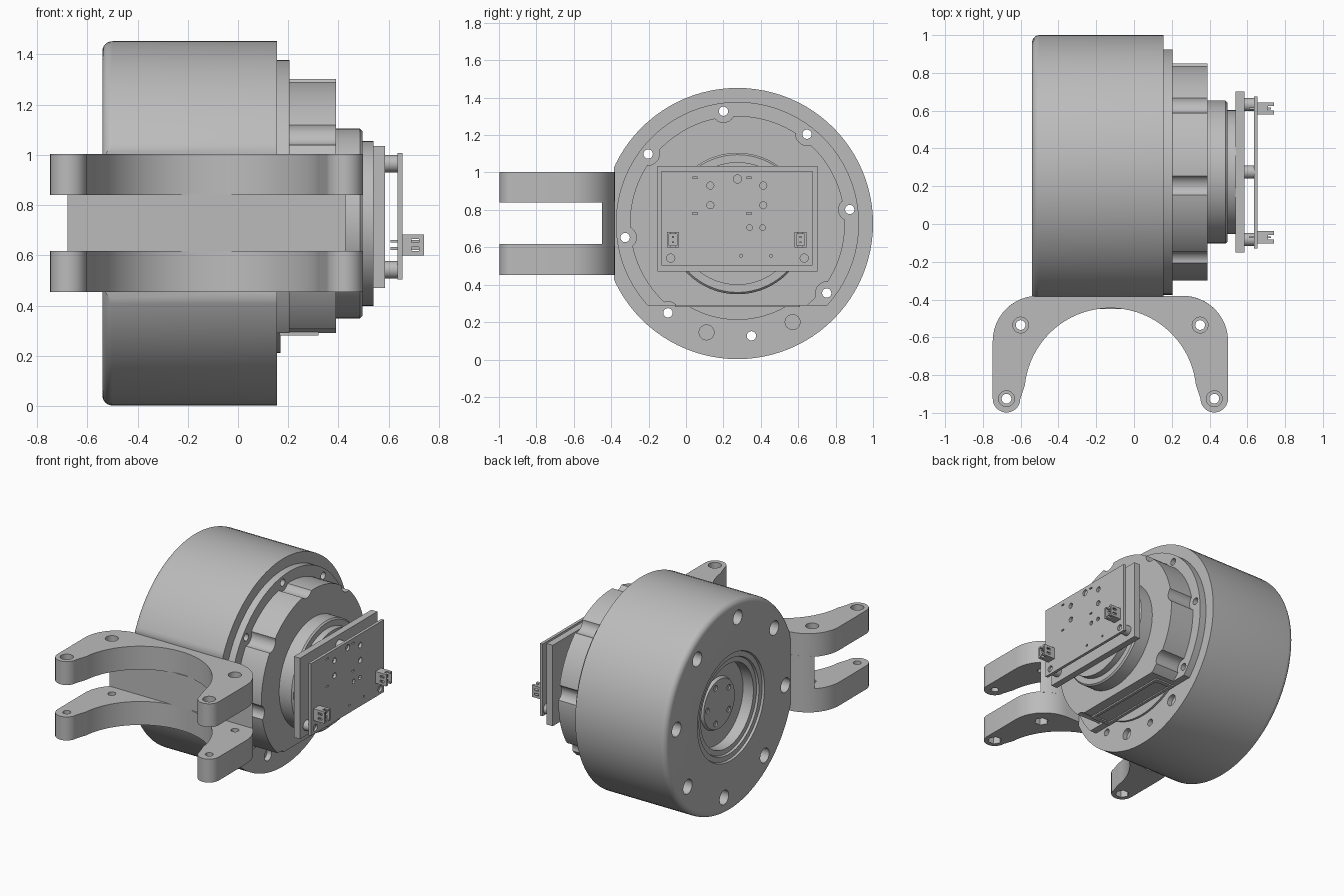
import bpy, bmesh
from math import sin, cos, pi, radians
from mathutils import Vector

old = bpy.data.objects.get("Cube")
if old:
    bpy.data.objects.remove(old, do_unlink=True)

grey = bpy.data.materials.new("machined grey")
grey.use_nodes = True
COLOUR = (0.5, 0.5, 0.5, 1)
grey.diffuse_color = COLOUR
grey.node_tree.nodes["Principled BSDF"].inputs["Base Color"].default_value = COLOUR

CY, CZ = 0.275, 0.727      # drum axis
MID = -0.125               # bracket centre line
BOLT_R = 0.605


def arc(a, b, r, start, end, n):
    return [(a + r * cos(radians(start + (end - start) * i / n)),
             b + r * sin(radians(start + (end - start) * i / n))) for i in range(n + 1)]


def circle(a, b, r, n=24):
    return arc(a, b, r, 0, 360, n)[:-1]


def rect(a0, a1, b0, b1):
    return [(a0, b0), (a1, b0), (a1, b1), (a0, b1)]


def finish(name, bm):
    bmesh.ops.recalc_face_normals(bm, faces=bm.faces)
    mesh = bpy.data.meshes.new(name)
    bm.to_mesh(mesh)
    bm.free()
    mesh.materials.append(grey)
    obj = bpy.data.objects.new(name, mesh)
    bpy.context.collection.objects.link(obj)
    smooth(mesh)
    return obj


def smooth(mesh):
    mesh.shade_smooth()
    mesh.set_sharp_from_angle(angle=radians(30))


def prisms(name, axis, lo, hi, outlines):
    """Extrude outlines along x (points are y, z) or z (points are x, y)."""
    bm = bmesh.new()
    for pts in outlines:
        verts = [bm.verts.new((lo, a, b) if axis == "x" else (a, b, lo)) for a, b in pts]
        face = bm.faces.new(verts)
        ext = bmesh.ops.extrude_face_region(bm, geom=[face], use_keep_orig=True)
        move = Vector((hi - lo, 0, 0)) if axis == "x" else Vector((0, 0, hi - lo))
        bmesh.ops.translate(bm, vec=move,
                            verts=[v for v in ext["geom"] if isinstance(v, bmesh.types.BMVert)])
    return finish(name, bm)


def lathe(name, profile, steps=96):
    """Revolve (x, radius) points about the drum axis."""
    bm = bmesh.new()
    verts = [bm.verts.new((x, CY, CZ + r)) for x, r in profile]
    edges = [bm.edges.new(pair) for pair in zip(verts, verts[1:])]
    bmesh.ops.spin(bm, geom=verts + edges, cent=(0, CY, CZ), axis=(1, 0, 0),
                   angle=2 * pi, steps=steps)
    bmesh.ops.remove_doubles(bm, verts=bm.verts, dist=1e-4)
    return finish(name, bm)


def cut(obj, axis, lo, hi, outlines):
    cutter = prisms("cutter", axis, lo, hi, outlines)
    cutter.hide_render = True
    mod = obj.modifiers.new("cut", "BOOLEAN")
    mod.operation, mod.solver, mod.object = "DIFFERENCE", "EXACT", cutter
    graph = bpy.context.evaluated_depsgraph_get()
    mesh = bpy.data.meshes.new_from_object(obj.evaluated_get(graph))
    obj.modifiers.clear()
    obj.data = mesh
    bpy.data.objects.remove(cutter, do_unlink=True)
    smooth(mesh)


bolts = [(CY + BOLT_R * cos(radians(7.1 + 45 * k)), CZ + BOLT_R * sin(radians(7.1 + 45 * k)))
         for k in range(8)]
bolt_holes = [circle(y, z, 0.025, 16) for y, z in bolts]
below = rect(-1, 2, -1, 0.29)

# Drum housing with rounded rear edge, stepped rear bore and hub
rear_edge = arc(-0.5, 0.685, 0.04, 180, 90, 6)
housing = lathe("drum_housing", [
    (-0.45, 0), (-0.45, 0.17), (-0.43, 0.18), (-0.43, 0.29), (-0.51, 0.29), (-0.51, 0.325),
    (-0.525, 0.33), (-0.525, 0.365), (-0.54, 0.37)] + rear_edge + [(0.155, 0.725), (0.155, 0)])
cut(housing, "x", -0.6, 0.3, bolt_holes)
cut(housing, "x", -0.6, -0.46, [circle(y, z, 0.05) for y, z in bolts])
cut(housing, "x", -0.47, -0.44, [circle(CY + 0.13 * cos(k * 2 * pi / 5),
                                       CZ + 0.13 * sin(k * 2 * pi / 5), 0.02, 12) for k in range(5)])
cut(housing, "x", 0.12, 0.3, [circle(0.11, 0.145, 0.04), circle(0.57, 0.2, 0.04)])
cut(housing, "x", -1, 1, [rect(-1, -0.385, 0, 2)])

# Bolted flange and scalloped cover, both cut flat below
flange = lathe("bolt_flange", [(0.14, 0), (0.14, 0.65), (0.205, 0.65), (0.205, 0)])
cut(flange, "x", 0.1, 0.3, bolt_holes)
cut(flange, "x", 0.1, 0.3, [below])
lathe("flange_step", [(0.15, 0), (0.15, 0.515), (0.17, 0.515), (0.17, 0)])
cover = lathe("scalloped_cover", [(0.19, 0), (0.19, 0.575), (0.39, 0.575), (0.39, 0)])
cut(cover, "x", 0.1, 0.5, [circle(y, z, 0.06) for y, z in bolts])
cut(cover, "x", 0.1, 0.5, [below])

# Rectangular frame under the cover
frame = prisms("lower_frame", "z", 0.28, 0.295, [rect(0.165, 0.32, -0.06, 0.61)])
cut(frame, "z", 0.2, 0.289, [rect(0.19, 0.3, -0.03, 0.58)])

# Front hub rings
lathe("hub_ring", [(0.38, 0), (0.38, 0.378), (0.485, 0.378), (0.495, 0.368), (0.495, 0)])
lathe("hub_step", [(0.49, 0), (0.49, 0.328), (0.54, 0.328), (0.54, 0)])

# Circuit boards, standoffs and connectors
prisms("back_board", "x", 0.538, 0.585, [rect(-0.152, 0.702, 0.47, 1.035)])
board = prisms("front_board", "x", 0.635, 0.655, [rect(-0.13, 0.675, 0.503, 1.007)])
posts = [(-0.082, 0.542), (0.632, 0.542), (0.275, 0.965)]
prisms("standoffs", "x", 0.58, 0.64, [circle(y, z, 0.035) for y, z in posts])
holes = [circle(y, z, 0.022, 16) for y, z in posts]
holes += [circle(y, z, 0.019, 16) for y in (0.13, 0.413) for z in (0.825, 0.93)]
holes += [circle(y, 0.705, 0.015, 12) for y in (0.34, 0.41)]
holes += [circle(y, 0.555, 0.008, 8) for y in (0.295, 0.455)]
holes += [rect(y - 0.013, y + 0.013, z - 0.005, z + 0.005)
          for y in (0.048, 0.336) for z in (0.78, 0.972)]
cut(board, "x", 0.6, 0.7, holes)

for side, y in (("right", -0.07), ("left", 0.612)):
    plug = prisms(side + "_connector", "x", 0.65, 0.74, [rect(y - 0.032, y + 0.032, 0.6, 0.682)])
    cut(plug, "x", 0.69, 0.8, [rect(y - 0.022, y + 0.022, 0.61, 0.672)])
    cut(plug, "z", 0.5, 0.8, [rect(0.71, 0.8, y - 0.012, y + 0.012)])
    cut(plug, "z", 0.617, 0.632, [rect(0.69, 0.72, y - 0.1, y + 0.1)])
    cut(plug, "z", 0.65, 0.665, [rect(0.69, 0.72, y - 0.1, y + 0.1)])
    prisms(side + "_pins", "x", 0.608, 0.725,
           [rect(y - 0.005, y + 0.005, z - 0.005, z + 0.005) for z in (0.627, 0.655)])


# Forked bracket: two curved plates joined by a web
def mirrored(half):
    return [(MID + u, y) for u, y in half] + [(MID - u, y) for u, y in reversed(half)]


inner = arc(0, -0.9, 0.455, 88, 6, 20)
tip = arc(0.55, -0.925, 0.073, 180, 360, 14)
shoulder = arc(0.383, -0.62, 0.24, 0, 90, 12)
plate_outline = mirrored(inner + tip + shoulder)
web_outline = mirrored(arc(0.383, -0.62, 0.24, 45, 90, 8))
pins = [(MID + s * u, y) for s in (-1, 1) for u, y in ((0.55, -0.925), (0.475, -0.535))]

for label, low, high in (("upper", 0.84, 1.003), ("lower", 0.453, 0.617)):
    plate = prisms(label + "_bracket_plate", "z", low, high, [plate_outline])
    cut(plate, "z", 0, 2, [circle(x, y, 0.026, 16) for x, y in pins])
    if label == "upper":
        cut(plate, "z", high - 0.06, 2, [circle(x, y, 0.042) for x, y in pins])
    else:
        cut(plate, "z", 0, low + 0.06, [circle(x, y, 0.046, 6) for x, y in pins])
prisms("bracket_web", "z", 0.61, 0.845, [web_outline])
